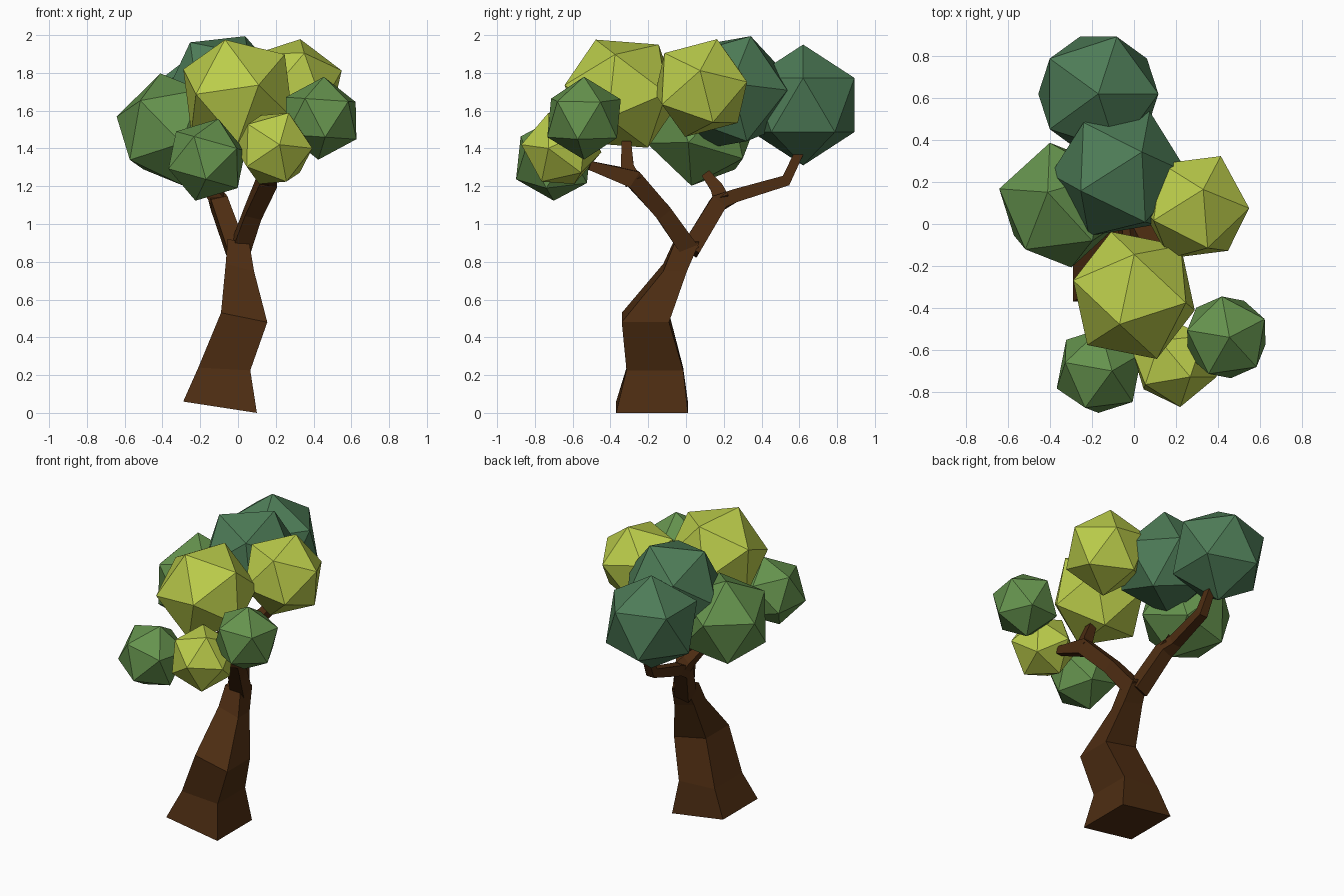
import bpy, bmesh
from mathutils import Vector, Matrix

if "Cube" in bpy.data.objects:
    bpy.data.objects.remove(bpy.data.objects["Cube"])


def material(name, rgb):
    m = bpy.data.materials.new(name)
    m.diffuse_color = (*rgb, 1)
    m.use_nodes = True
    m.node_tree.nodes["Principled BSDF"].inputs["Base Color"].default_value = m.diffuse_color
    return m


BARK = material("bark", (0.075, 0.026, 0.006))
LIME = material("lime_leaf", (0.50, 0.61, 0.07))
MID = material("mid_leaf", (0.13, 0.29, 0.075))
DARK = material("dark_leaf", (0.075, 0.20, 0.095))


def add_object(name, bm, mat):
    bmesh.ops.recalc_face_normals(bm, faces=bm.faces)
    mesh = bpy.data.meshes.new(name)
    bm.to_mesh(mesh)
    bm.free()
    mesh.materials.append(mat)
    ob = bpy.data.objects.new(name, mesh)
    bpy.context.collection.objects.link(ob)


def loft(name, rings):
    """Skin a stack of four-cornered rings and cap both ends."""
    bm = bmesh.new()
    loops = [[bm.verts.new(p) for p in ring] for ring in rings]
    for a, b in zip(loops, loops[1:]):
        for i in range(4):
            j = (i + 1) % 4
            bm.faces.new((a[i], a[j], b[j], b[i]))
    bm.faces.new(loops[0])
    bm.faces.new(loops[-1])
    add_object(name, bm, BARK)


def branch(name, path):
    """Square limb through (x, y, z, half width) points."""
    pts = [Vector(p[:3]) for p in path]
    rings = []
    for i, p in enumerate(pts):
        t = (pts[min(i + 1, len(pts) - 1)] - pts[max(i - 1, 0)]).normalized()
        u = Vector((1, 0, 0))
        u = (u - t * u.dot(t)).normalized()
        v = t.cross(u)
        h = path[i][3]
        rings.append([p + (u * a + v * b) * h
                      for a, b in ((-1, -1), (1, -1), (1, 1), (-1, 1))])
    loft(name, rings)


def leaves(name, center, r, mat, apex=(0, 0, 1), hint=(1, 0, 0)):
    """Icosahedron with one corner towards apex and a neighbour towards hint."""
    z = Vector(apex).normalized()
    x = Vector(hint)
    x = (x - z * x.dot(z)).normalized()
    rot = Matrix((x, z.cross(x), z)).transposed().to_4x4()
    bm = bmesh.new()
    bmesh.ops.create_icosphere(bm, subdivisions=1, radius=r,
                               matrix=Matrix.Translation(center) @ rot)
    add_object(name, bm, mat)


# Trunk: x left/right, y front/back, z on the left and right side
TRUNK = [(-0.29, 0.10, -0.37, 0.01, 0.06, 0.00),
         (-0.21, 0.065, -0.315, -0.015, 0.24, 0.225),
         (-0.09, 0.155, -0.34, -0.09, 0.53, 0.48),
         (-0.065, 0.085, -0.12, 0.005, 0.79, 0.75),
         (-0.055, 0.06, -0.06, 0.07, 0.92, 0.90)]
loft("trunk", [[(x0, y0, zl), (x1, y0, zr), (x1, y1, zr), (x0, y1, zl)]
               for x0, x1, y0, y1, zl, zr in TRUNK])

# Forked limbs
branch("front_limb", [(0.01, 0.02, 0.86, 0.05), (0.08, -0.12, 1.06, 0.045),
                      (0.16, -0.28, 1.24, 0.048), (0.18, -0.51, 1.31, 0.024)])
branch("front_twig", [(0.16, -0.28, 1.22, 0.045), (0.14, -0.31, 1.30, 0.034),
                      (0.09, -0.315, 1.43, 0.025)])
branch("back_limb", [(-0.01, 0.02, 0.86, 0.05), (-0.10, 0.17, 1.11, 0.045),
                     (-0.12, 0.26, 1.15, 0.035), (-0.11, 0.53, 1.23, 0.03),
                     (-0.12, 0.60, 1.38, 0.024)])
branch("back_twig", [(-0.10, 0.19, 1.12, 0.042), (-0.14, 0.17, 1.18, 0.034),
                     (-0.20, 0.11, 1.26, 0.024)])

# Leaf clumps
leaves("leaves_back", (-0.17, 0.62, 1.63), 0.32, DARK)
leaves("leaves_top", (-0.07, 0.24, 1.70), 0.33, DARK,
       (0.11, 0.105, 0.30), (-0.18, -0.08, 0.26))
leaves("leaves_right", (0.29, 0.08, 1.72), 0.275, LIME,
       (0.04, 0.085, 0.26), (0.24, -0.01, 0.07))
leaves("leaves_center", (0.0, -0.34, 1.69), 0.325, LIME,
       (-0.07, -0.14, 0.29), (0.0, 0.19, 0.26))
leaves("leaves_left", (-0.35, 0.09, 1.50), 0.31, MID,
       (-0.06, 0.06, 0.29), (-0.285, 0.07, 0.03))
leaves("leaves_low_left", (-0.165, -0.70, 1.34), 0.225, MID,
       (0.06, 0, 0.215), (0.16, -0.15, 0.06))
leaves("leaves_low_front", (0.19, -0.66, 1.40), 0.215, LIME,
       (0.03, -0.21, 0.02), (0.08, -0.08, 0.19))
leaves("leaves_low_right", (0.44, -0.54, 1.56), 0.22, MID,
       (0.015, 0, 0.22), (0.19, 0.09, 0.1))
